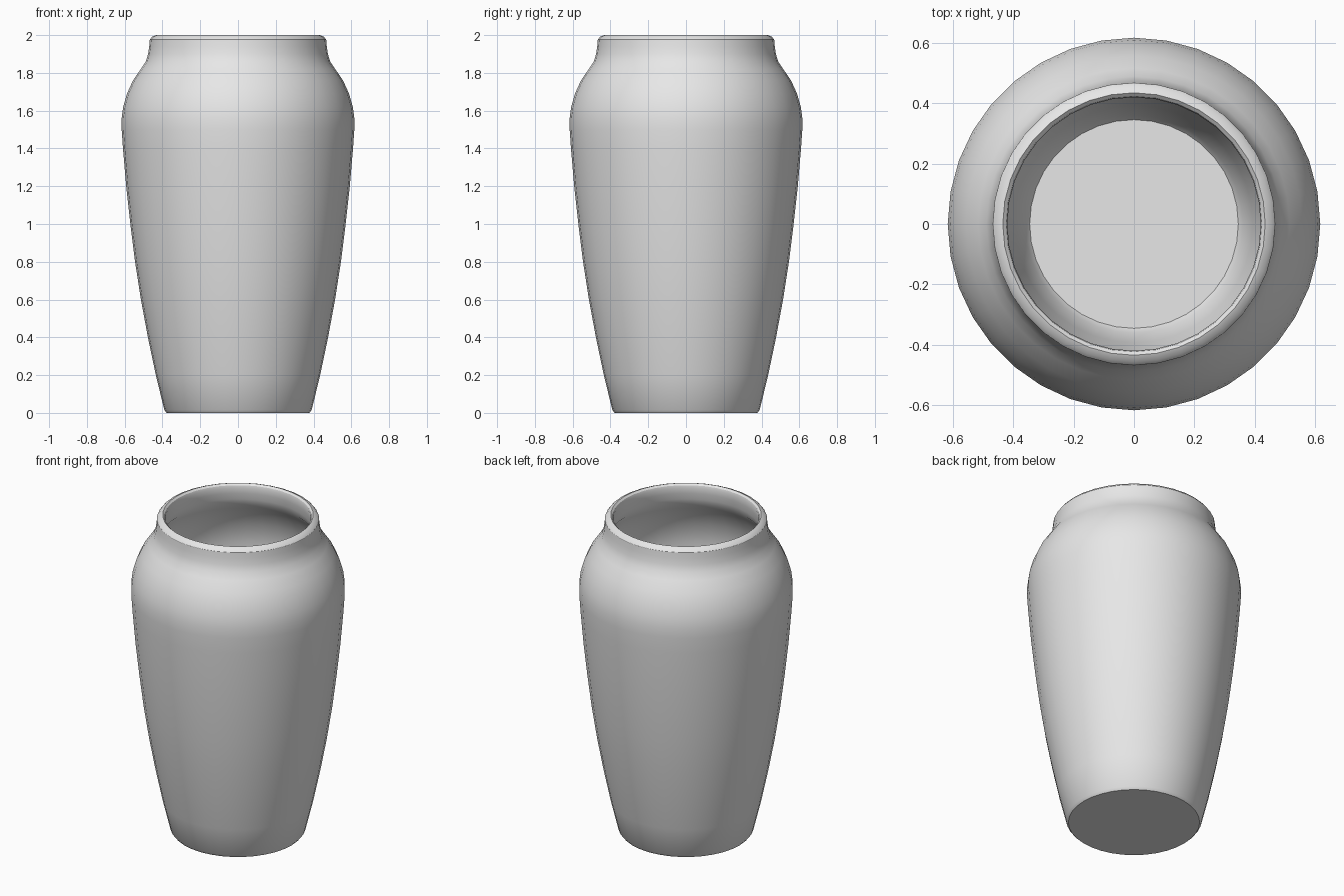
import bpy, bmesh
from math import pi, radians
from mathutils import Vector

SEGMENTS = 36

cube = bpy.data.objects.get("Cube")
if cube:
    bpy.data.objects.remove(cube, do_unlink=True)

# Glaze material
glaze = bpy.data.materials.new("plain grey clay")
glaze.use_nodes = True
grey = (0.8, 0.8, 0.8, 1)
glaze.diffuse_color = grey
glaze.node_tree.nodes["Principled BSDF"].inputs["Base Color"].default_value = grey

# Profile (radius, height): foot, outer wall, shoulder, neck
outer = [(0, 0), (.378, 0), (.39, .015), (.435, .2), (.477, .4), (.514, .6),
         (.545, .8), (.57, 1), (.592, 1.2), (.609, 1.4), (.616, 1.5),
         (.616, 1.56), (.608, 1.62), (.588, 1.69), (.556, 1.76),
         (.515, 1.82), (.488, 1.86), (.476, 1.9), (.47, 1.94)]
# Rounded lip
lip = [(.467, 1.976), (.455, 1.991), (.434, 2), (.423, 1.99), (.419, 1.975)]
# Inner wall follows the outer one down to the floor
inner = [(r - .048, z) for r, z in reversed(outer) if z > 1.83]
inner += [(r - .042, z) for r, z in reversed(outer) if .1 < z < 1.83]
inner += [(.36, .07), (.345, .05), (0, .05)]

# Revolve the profile
bm = bmesh.new()
verts = [bm.verts.new((r, 0, z)) for r, z in outer + lip + inner]
edges = [bm.edges.new(pair) for pair in zip(verts, verts[1:])]
bmesh.ops.spin(bm, geom=verts + edges, cent=Vector(), axis=Vector((0, 0, 1)),
               angle=2 * pi, steps=SEGMENTS, use_merge=True)
bmesh.ops.remove_doubles(bm, verts=bm.verts, dist=.0005)
bmesh.ops.recalc_face_normals(bm, faces=bm.faces)

mesh = bpy.data.meshes.new("vase")
bm.to_mesh(mesh)
bm.free()
mesh.materials.append(glaze)
vase = bpy.data.objects.new("vase", mesh)
bpy.context.collection.objects.link(vase)

# Smooth walls with crisp lip and foot
bpy.ops.object.select_all(action="DESELECT")
vase.select_set(True)
bpy.context.view_layer.objects.active = vase
bpy.ops.object.shade_smooth_by_angle(angle=radians(30))
